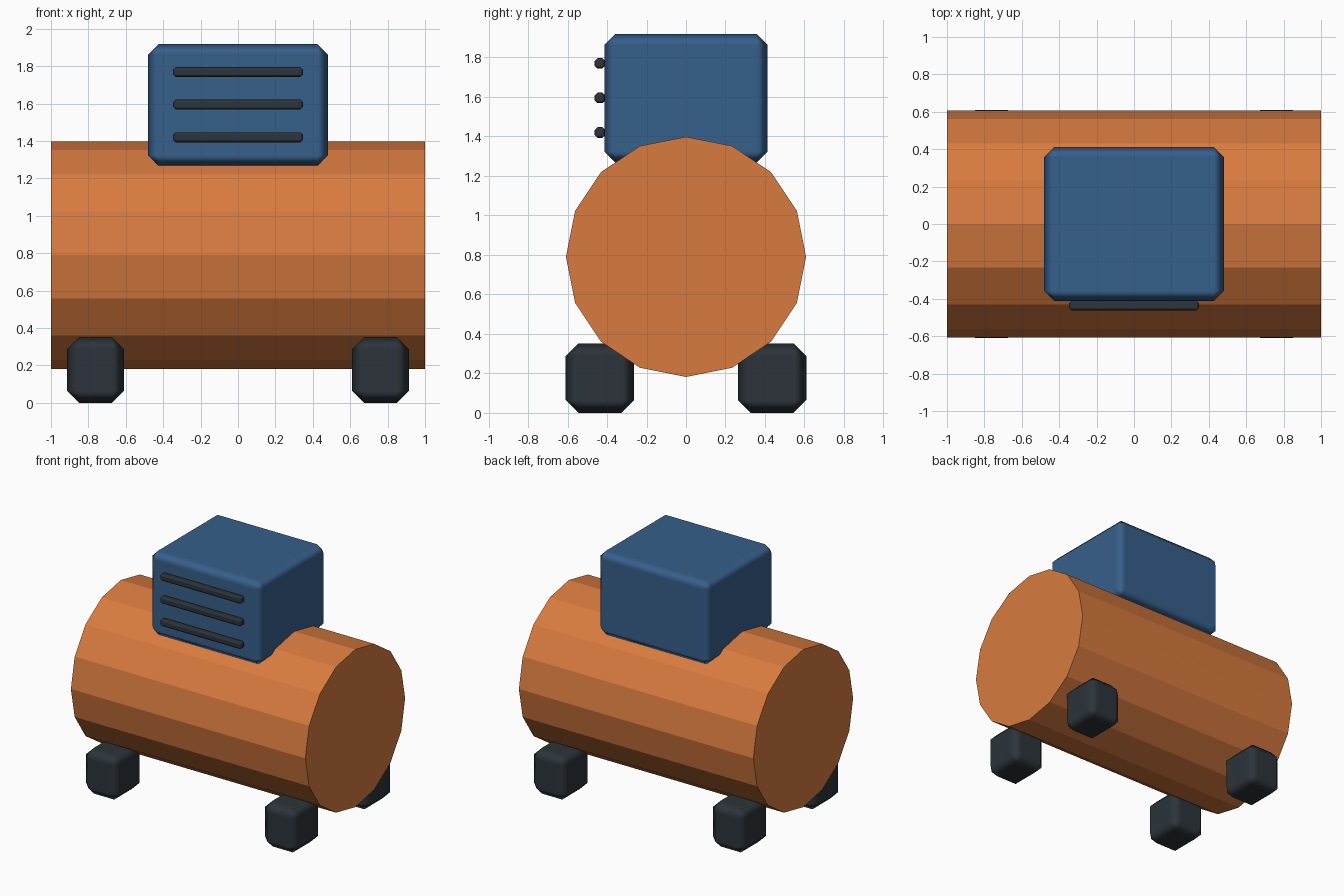
import bpy
import math

cube = bpy.data.objects.get("Cube")
if cube:
    bpy.data.objects.remove(cube, do_unlink=True)


def material(name, colour):
    mat = bpy.data.materials.new(name)
    mat.use_nodes = True
    mat.diffuse_color = (*colour, 1)
    bsdf = mat.node_tree.nodes["Principled BSDF"]
    bsdf.inputs["Base Color"].default_value = (*colour, 1)
    bsdf.inputs["Roughness"].default_value = 0.7
    return mat


orange = material("orange", (0.69, 0.198, 0.05))
blue = material("blue", (0.037, 0.115, 0.26))
charcoal = material("charcoal", (0.025, 0.034, 0.042))


def soft_box(name, centre, size, bevel, mat):
    """Box with a single chamfer, shaded softly across the chamfer."""
    bpy.ops.mesh.primitive_cube_add(size=1, location=centre)
    obj = bpy.context.object
    obj.name = name
    obj.scale = size
    bpy.ops.object.transform_apply(location=False, rotation=False, scale=True)
    obj.data.materials.append(mat)
    bpy.ops.object.shade_smooth()
    mod = obj.modifiers.new("chamfer", 'BEVEL')
    mod.width = bevel
    mod.segments = 1
    mod.limit_method = 'NONE'
    mod.harden_normals = True
    return obj


# Faceted tank lying along x, with a corner at the top
bpy.ops.mesh.primitive_cylinder_add(vertices=16, radius=0.608, depth=2,
                                    location=(0, 0, 0.79),
                                    rotation=(0, math.pi / 2, 0))
tank = bpy.context.object
tank.name = "tank"
tank.data.materials.append(orange)

# Motor housing sunk into the top of the tank
soft_box("motor_housing", (0, 0, 1.593), (0.96, 0.826, 0.65), 0.055, blue)

# Vent slats on the front of the housing
for label, z in (("lower", 1.42), ("middle", 1.595), ("upper", 1.77)):
    soft_box(label + "_vent_slat", (0, -0.436, z), (0.696, 0.054, 0.054),
             0.015, charcoal)

# Four feet
for side, sx in (("left", 1), ("right", -1)):
    for end, sy in (("front", -1), ("back", 1)):
        soft_box(f"{end}_{side}_foot", (sx * 0.762, sy * 0.436, 0.176),
                 (0.304, 0.346, 0.352), 0.065, charcoal)
